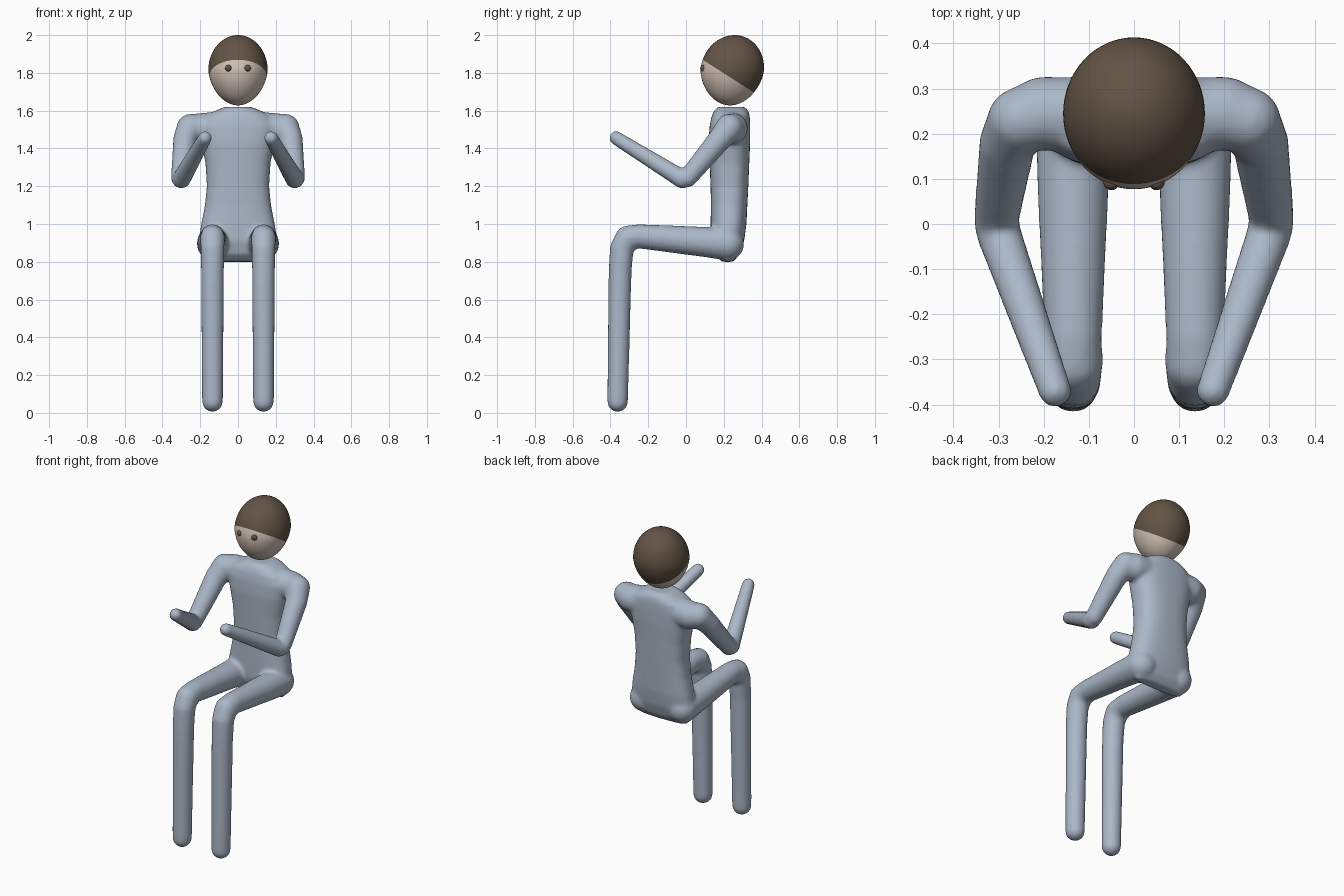
import bpy, bmesh, math
from mathutils import Vector, Matrix

cube = bpy.data.objects.get("Cube")
if cube:
    bpy.data.objects.remove(cube, do_unlink=True)


def material(name, rgb):
    m = bpy.data.materials.new(name)
    m.use_nodes = True
    m.diffuse_color = (*rgb, 1)
    m.node_tree.nodes["Principled BSDF"].inputs["Base Color"].default_value = (*rgb, 1)
    return m


SUIT = material("blue grey suit", (0.41, 0.48, 0.58))
SKIN = material("pale skin", (0.65, 0.54, 0.47))
HAIR = material("brown hair", (0.125, 0.088, 0.06))


def finish(bm, name, mats):
    bmesh.ops.recalc_face_normals(bm, faces=bm.faces)
    for f in bm.faces:
        f.smooth = True
    mesh = bpy.data.meshes.new(name)
    bm.to_mesh(mesh)
    bm.free()
    for m in mats:
        mesh.materials.append(m)
    ob = bpy.data.objects.new(name, mesh)
    bpy.context.scene.collection.objects.link(ob)
    return ob


def ball(bm, c, r):
    bmesh.ops.create_uvsphere(bm, u_segments=32, v_segments=20, radius=r,
                              matrix=Matrix.Translation(c))


def limb(bm, points, side):
    """Chain of tapered segments with round joints; points are x, y, z, radius."""
    nodes = [(Vector((x * side, y, z)), r) for x, y, z, r in points]
    for c, r in nodes:
        ball(bm, c, r)
    for (a, ra), (b, rb) in zip(nodes, nodes[1:]):
        d = b - a
        mat = Matrix.Translation((a + b) / 2) @ d.to_track_quat('Z', 'Y').to_matrix().to_4x4()
        bmesh.ops.create_cone(bm, cap_ends=True, segments=32, radius1=ra, radius2=rb,
                              depth=d.length, matrix=mat)


def loft(bm, sections, power=2.6, n=40):
    """Closed skin through rounded sections: z, half width, front y, back y."""
    rings = []
    for z, w, y0, y1 in sections:
        ring = []
        for i in range(n):
            t = 2 * math.pi * i / n
            c, s = math.cos(t), math.sin(t)
            px = math.copysign(abs(c) ** (2 / power), c)
            py = math.copysign(abs(s) ** (2 / power), s)
            ring.append(bm.verts.new((w * px, (y0 + y1) / 2 + (y1 - y0) / 2 * py, z)))
        rings.append(ring)
    for a, b in zip(rings, rings[1:]):
        for i in range(n):
            j = (i + 1) % n
            bm.faces.new((a[i], a[j], b[j], b[i]))
    bm.faces.new(rings[0][::-1])
    bm.faces.new(rings[-1])


# Torso and limbs, fused into one soft skin
body = bmesh.new()
loft(body, [
    (0.80, 0.16, 0.19, 0.25), (0.84, 0.195, 0.15, 0.285), (0.91, 0.208, 0.13, 0.308),
    (1.00, 0.195, 0.13, 0.32), (1.10, 0.175, 0.132, 0.325), (1.20, 0.165, 0.13, 0.33),
    (1.32, 0.172, 0.125, 0.335), (1.44, 0.195, 0.12, 0.34), (1.52, 0.205, 0.125, 0.34),
    (1.57, 0.175, 0.135, 0.338), (1.60, 0.12, 0.15, 0.33), (1.62, 0.07, 0.17, 0.31)])
UPPER = [(0.10, 0.24, 1.51, 0.085), (0.20, 0.245, 1.505, 0.082), (0.252, 0.23, 1.51, 0.073),
         (0.28, 0.18, 1.45, 0.063), (0.305, 0.01, 1.245, 0.05)]
FOREARM = [(0.305, 0.01, 1.245, 0.05), (0.30, -0.02, 1.238, 0.05), (0.175, -0.37, 1.455, 0.037)]
THIGH = [(0.13, 0.22, 0.895, 0.088), (0.135, 0.1, 0.905, 0.08), (0.135, -0.25, 0.935, 0.064),
         (0.135, -0.31, 0.925, 0.066), (0.135, -0.34, 0.87, 0.063)]
SHIN = [(0.135, -0.34, 0.87, 0.063), (0.135, -0.349, 0.75, 0.061), (0.135, -0.362, 0.06, 0.055)]
for side in (1, -1):
    for part in (UPPER, FOREARM, THIGH, SHIN):
        limb(body, part, side)
body = finish(body, "body", [SUIT])
remesh = body.modifiers.new("fuse", 'REMESH')
remesh.mode = 'VOXEL'
remesh.voxel_size = 0.01
remesh.use_smooth_shade = True
soften = body.modifiers.new("soften", 'SMOOTH')
soften.factor = 0.5
soften.iterations = 10

# Head: egg shape cut along the sloping hairline
head = bmesh.new()
bmesh.ops.create_uvsphere(head, u_segments=64, v_segments=40, radius=1)
for v in head.verts:
    x, y, z = v.co
    slim = 1 - 0.10 * max(0, -z)
    v.co = (0.157 * x * slim, 0.245 + 0.168 * y * slim + 0.012 * z, 1.814 + 0.186 * z)
line, up = Vector((0, 0.1, 1.862)), Vector((0, 0.64, 1)).normalized()
bmesh.ops.bisect_plane(head, geom=head.verts[:] + head.edges[:] + head.faces[:],
                       plane_co=line, plane_no=up)
for f in head.faces:
    f.material_index = 1 if (f.calc_center_median() - line).dot(up) > 0 else 0
finish(head, "head", [SKIN, HAIR])

# Eyes
for side, label in ((1, "left"), (-1, "right")):
    eye = bmesh.new()
    ball(eye, (0.05 * side, 0.093, 1.825), 0.018)
    finish(eye, label + "_eye", [HAIR])
